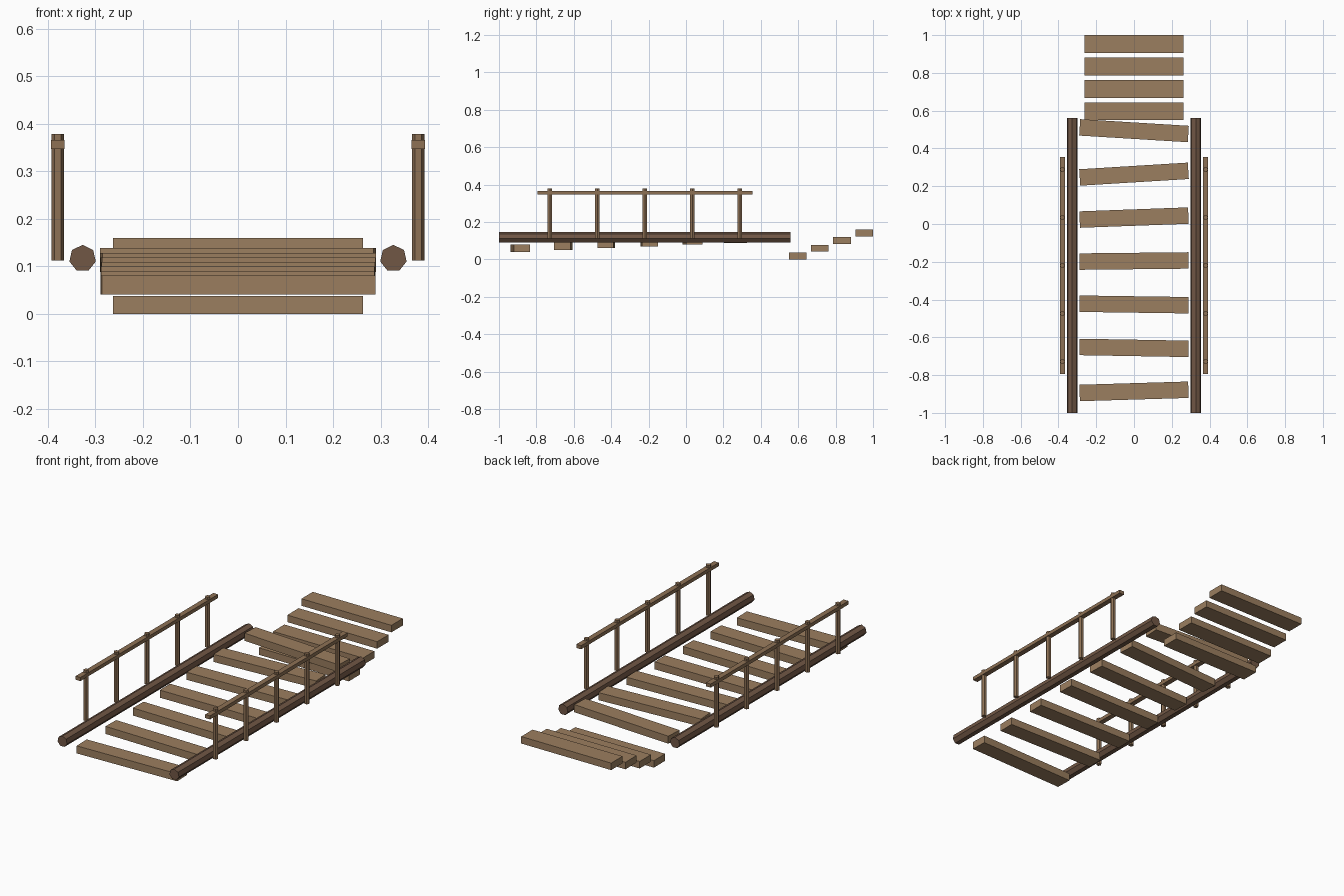
import bpy, math

if "Cube" in bpy.data.objects:
    bpy.data.objects.remove(bpy.data.objects["Cube"])


def material(name, rgb):
    m = bpy.data.materials.new(name)
    m.diffuse_color = (*rgb, 1)
    m.use_nodes = True
    m.node_tree.nodes["Principled BSDF"].inputs["Base Color"].default_value = m.diffuse_color
    return m


PLANK = material("plank_wood", (0.33, 0.21, 0.115))
LOG = material("dark_log", (0.165, 0.095, 0.06))
POST = material("post_wood", (0.27, 0.165, 0.09))


def box(name, center, size, mat, turn=0.0):
    bpy.ops.mesh.primitive_cube_add(size=1, location=center)
    ob = bpy.context.object
    ob.name = name
    ob.scale = size
    ob.rotation_euler.z = math.radians(turn)
    ob.data.materials.append(mat)
    return ob


def rod(name, center, radius, length, sides, mat, rot=(0, 0, 0)):
    bpy.ops.mesh.primitive_cylinder_add(vertices=sides, radius=radius, depth=length,
                                        location=center, rotation=rot)
    ob = bpy.context.object
    ob.name = name
    ob.data.materials.append(mat)
    return ob


# Crooked deck planks, rising gently toward the back
turns = [1.7, -1.0, -0.8, 0.6, 2.1, 3.5, -3.5]
for i, turn in enumerate(turns):
    box(f"deck_plank_{i + 1}", (0, -0.886 + 0.230 * i, 0.0605 + 0.0096 * i),
        (0.576, 0.087, 0.040), PLANK, turn)

# Steps at the back
for i in range(4):
    box(f"step_{i + 1}", (0, 0.597 + 0.1187 * i, 0.0185 + 0.041 * i),
        (0.526, 0.095, 0.037), PLANK)

# Side logs and handrails
for side, s in (("left", -1), ("right", 1)):
    rod(f"{side}_side_log", (s * 0.327, -0.22, 0.1165), 0.0285, 1.56, 7, LOG,
        (-math.pi / 2, math.pi, 0))
    box(f"{side}_handrail", (s * 0.379, -0.22, 0.3565), (0.028, 1.15, 0.019), POST)
    for i in range(5):
        rod(f"{side}_rail_post_{i + 1}", (s * 0.379, -0.728 + 0.254 * i, 0.245),
            0.0132, 0.266, 6, POST, (0, 0, math.pi / 6))
